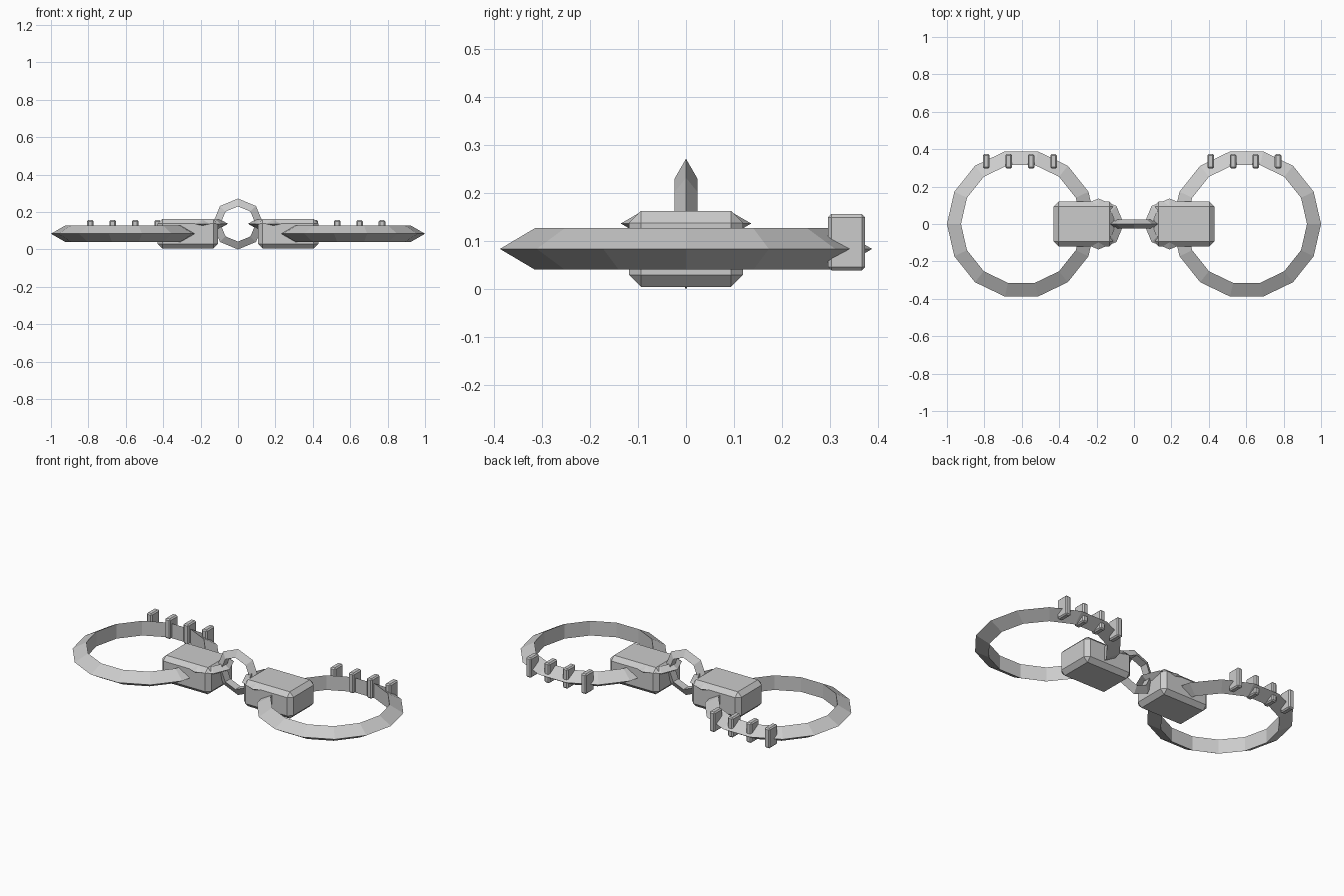
import bpy, math

if "Cube" in bpy.data.objects:
    bpy.data.objects.remove(bpy.data.objects["Cube"])


def ring(name, loc, major, minor, sides, rot=(0, 0, 0)):
    # faceted ring with a triangular cross-section, sharp edge outward
    bpy.ops.mesh.primitive_torus_add(location=loc, rotation=rot, major_radius=major,
                                     minor_radius=minor, major_segments=sides,
                                     minor_segments=3)
    bpy.context.object.name = name


def block(name, loc, size, bevel):
    # chamfered box
    bpy.ops.mesh.primitive_cube_add(size=1, location=loc)
    ob = bpy.context.object
    ob.name = name
    ob.scale = size
    bpy.ops.object.transform_apply(location=False, rotation=False, scale=True)
    mod = ob.modifiers.new("chamfer", 'BEVEL')
    mod.width = bevel
    mod.segments = 1


# upright middle chain link
ring("middle_link", (0, 0, 0.136), 0.108, 0.028, 8, (math.pi / 2, 0, 0))

for s, side in ((-1, "left"), (1, "right")):
    # wrist ring, lock housing and flat chain link
    ring(side + "_cuff_ring", (s * 0.602, 0, 0.084), 0.348, 0.05, 14)
    block(side + "_lock_housing", (s * 0.268, 0, 0.084), (0.323, 0.238, 0.158), 0.025)
    ring(side + "_chain_link", (s * 0.19, 0, 0.137), 0.108, 0.028, 8)
    # ratchet teeth along the back of the ring
    for i in range(4):
        x = s * 0.6 - 0.01 + (i - 1.5) * 0.12
        block(f"{side}_tooth_{i + 1}", (x, 0.335, 0.098), (0.035, 0.077, 0.118), 0.007)
